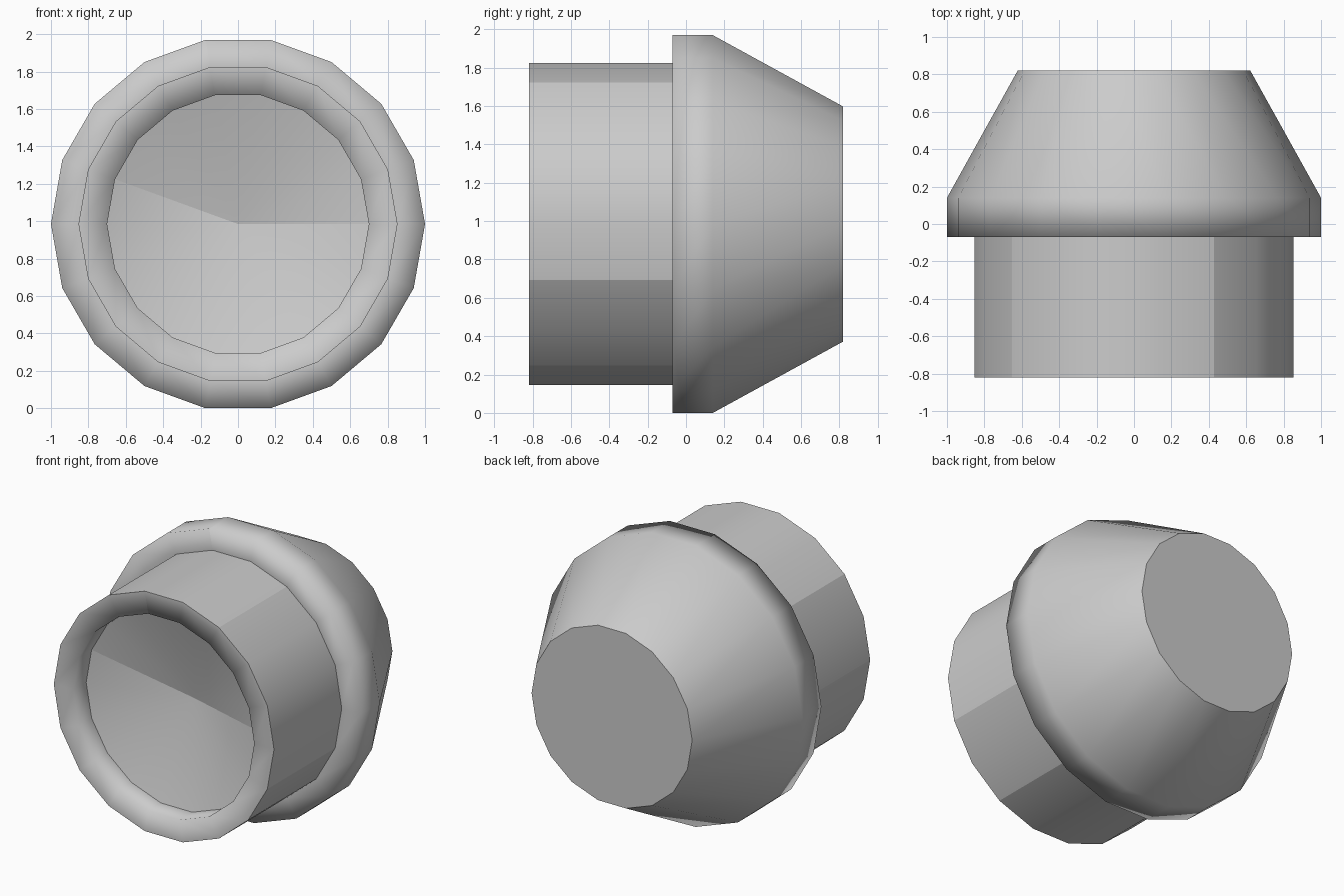
import bpy
import bmesh
from math import cos, sin, radians

SIDES = 18
STEP = 360 // SIDES
CENTRE_Z = cos(radians(STEP / 2))   # flat facet rests on the ground

cube = bpy.data.objects.get("Cube")
if cube:
    bpy.data.objects.remove(cube, do_unlink=True)

grey = bpy.data.materials.new("light_grey")
grey.use_nodes = True
colour = (0.6, 0.6, 0.6, 1)
grey.diffuse_color = colour
grey.node_tree.nodes["Principled BSDF"].inputs["Base Color"].default_value = colour


def lathe(name, profile, sharp_rings, sharp_seams, apex=None, cap=False):
    """Turn (radius, y) points round the y axis.
    sharp_seams maps a profile segment to the angles of its hard edges."""
    bm = bmesh.new()
    rings = []
    for r, y in profile:
        rings.append([bm.verts.new((r * cos(radians(k * STEP)), y,
                                    CENTRE_Z + r * sin(radians(k * STEP))))
                      for k in range(SIDES)])
    for a, b in zip(rings, rings[1:]):
        for k in range(SIDES):
            n = (k + 1) % SIDES
            bm.faces.new((a[k], a[n], b[n], b[k]))
    if apex is not None:
        tip = bm.verts.new((0, apex, CENTRE_Z))
        for k in range(SIDES):
            bm.faces.new((rings[0][(k + 1) % SIDES], rings[0][k], tip))
        rings.insert(0, [tip] * SIDES)
    if cap:
        bm.faces.new(rings[-1])
    bmesh.ops.recalc_face_normals(bm, faces=bm.faces[:])
    for f in bm.faces:
        f.smooth = len(f.verts) < 5
    for i in sharp_rings:
        for k in range(SIDES):
            bm.edges.get((rings[i][k], rings[i][(k + 1) % SIDES])).smooth = False
    for i, angles in sharp_seams.items():
        for angle in angles:
            k = angle // STEP
            bm.edges.get((rings[i][k], rings[i + 1][k])).smooth = False
    mesh = bpy.data.meshes.new(name)
    bm.to_mesh(mesh)
    bm.free()
    mesh.materials.append(grey)
    obj = bpy.data.objects.new(name, mesh)
    bpy.context.collection.objects.link(obj)
    return obj


# Front tube: shallow conical recess, inner wall, rolled lip, outer wall
lathe("front_tube",
      [(0.70, -0.68), (0.70, -0.82), (0.853, -0.82), (0.853, -0.07)],
      sharp_rings=[1, 3],
      sharp_seams={0: (0, 160), 1: (100,), 2: (100,),
                   3: (60, 140, 180, 220, 300, 340)},
      apex=-0.48)

# Collar: front shoulder, rim, tapered body and closed back
lathe("tapered_collar",
      [(0.853, -0.07), (1.0, -0.07), (1.0, 0.14), (0.622, 0.82)],
      sharp_rings=[3],
      sharp_seams={0: (100,), 1: (100,)},
      cap=True)
